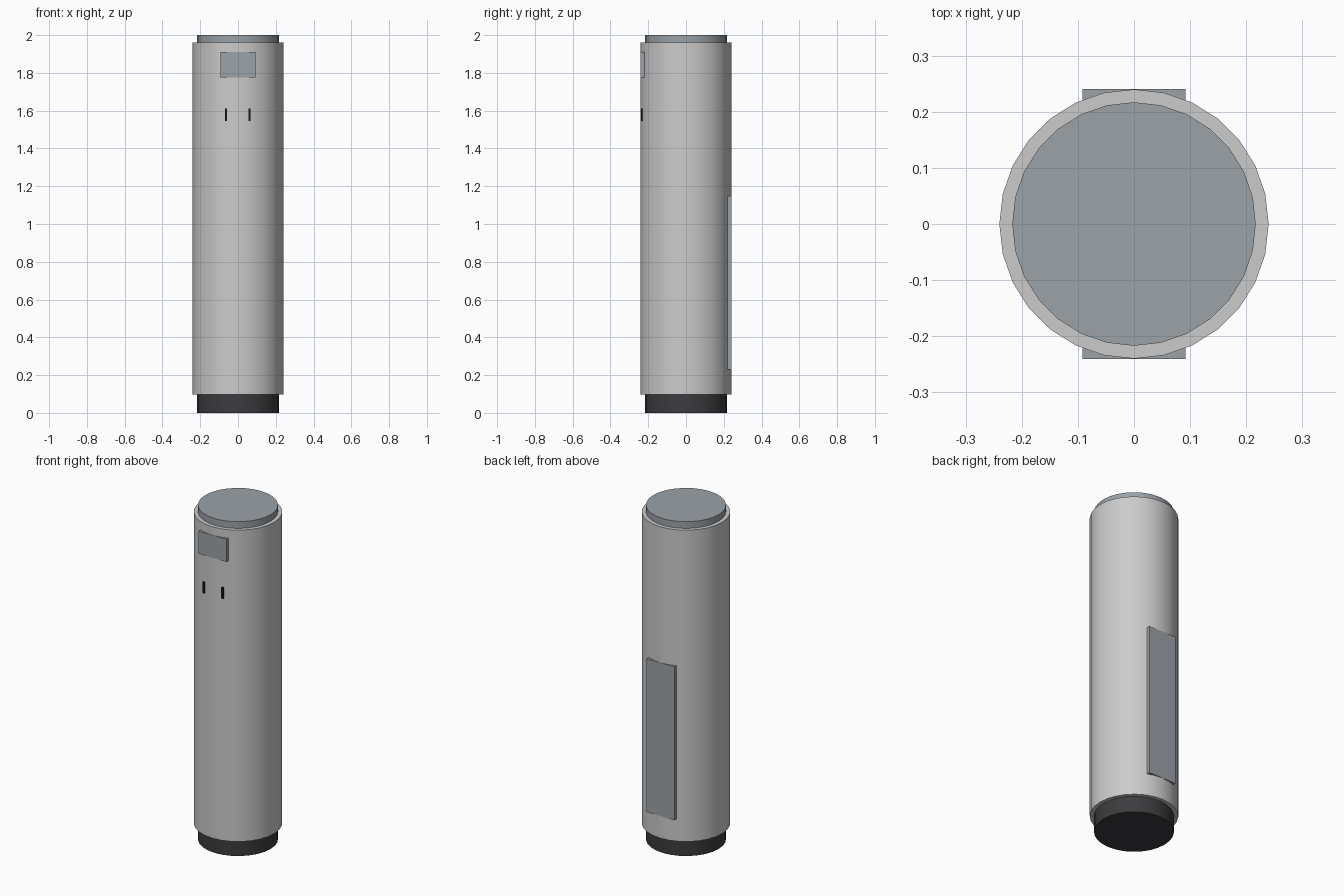
import bpy, math

if "Cube" in bpy.data.objects:
    bpy.data.objects.remove(bpy.data.objects["Cube"])

def material(name, rgb):
    m = bpy.data.materials.new(name)
    m.diffuse_color = (*rgb, 1)
    m.use_nodes = True
    m.node_tree.nodes["Principled BSDF"].inputs["Base Color"].default_value = m.diffuse_color
    return m

steel = material("blue_grey", (0.33, 0.36, 0.39))
dark = material("dark_rubber", (0.045, 0.045, 0.05))
black = material("slot_black", (0.01, 0.01, 0.01))

def cylinder(name, r, z0, z1, mat=None):
    bpy.ops.mesh.primitive_cylinder_add(vertices=28, radius=r, depth=z1 - z0,
                                        location=(0, 0, (z0 + z1) / 2))
    o = bpy.context.object
    o.name = name
    if mat:
        o.data.materials.append(mat)
    bpy.ops.object.shade_smooth_by_angle(angle=math.radians(30))
    return o

def box(name, x, y, z, mat):
    spans = (x, y, z)
    bpy.ops.mesh.primitive_cube_add(size=1, location=[(a + b) / 2 for a, b in spans])
    o = bpy.context.object
    o.name = name
    o.scale = [b - a for a, b in spans]
    bpy.ops.object.transform_apply(location=False, rotation=False, scale=True)
    o.data.materials.append(mat)
    return o

# Column: recessed dark foot, main shell, inset cap
cylinder("base_foot", 0.217, 0, 0.097, dark)
cylinder("main_body", 0.24, 0.097, 1.96)
cylinder("top_cap", 0.217, 1.96, 2.0, steel)

# Flat panels on the front and back
box("front_panel", (-0.092, 0.092), (-0.2405, -0.218), (1.775, 1.91), steel)
box("rear_door", (-0.092, 0.092), (0.218, 0.2405), (0.23, 1.147), steel)

# Pair of narrow slots below the front panel
for side, x in (("left", -0.063), ("right", 0.061)):
    box(f"{side}_slot", (x - 0.006, x + 0.006), (-0.238, -0.226), (1.545, 1.612), black)
